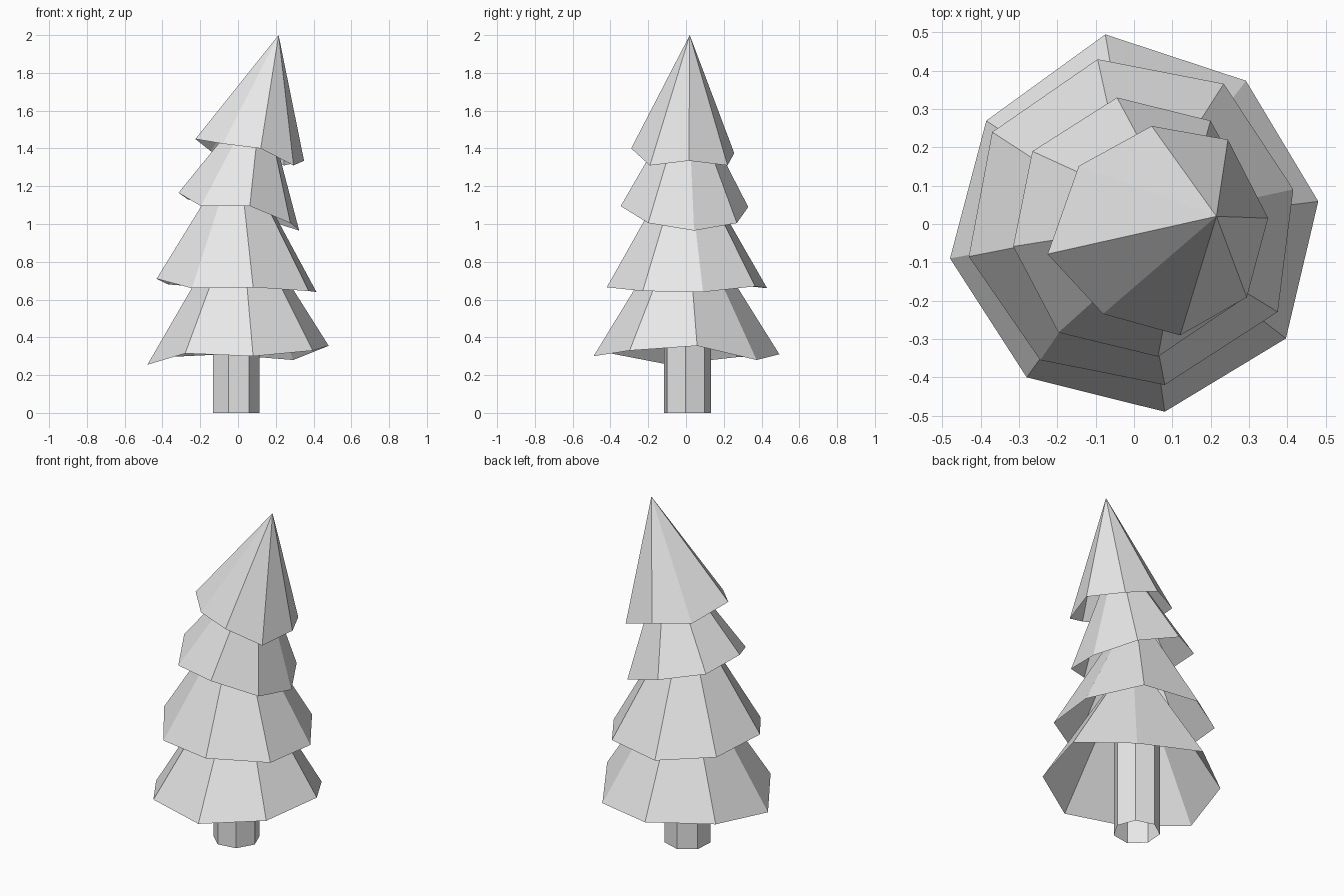
import bpy
import bmesh
from math import cos, sin, radians
from mathutils import Vector

default_cube = bpy.data.objects.get("Cube")
if default_cube:
    bpy.data.objects.remove(default_cube, do_unlink=True)

grey = bpy.data.materials.new("plain_grey")
grey.use_nodes = True
grey.diffuse_color = (0.8, 0.8, 0.8, 1)
for node in grey.node_tree.nodes:
    if node.type == 'BSDF_PRINCIPLED':
        node.inputs["Base Color"].default_value = grey.diffuse_color


def ring(centre, angles, radii, heights):
    """Corners of a polygon, each with its own direction, reach and height."""
    return [Vector((centre[0] + radius * cos(radians(angle)),
                    centre[1] + radius * sin(radians(angle)), height))
            for angle, radius, height in zip(angles, radii, heights)]


def add_shell(name, lower, upper):
    """Open flat-sided wall between two rings, or up to a single tip."""
    bm = bmesh.new()
    low = [bm.verts.new(p) for p in lower]
    high = [bm.verts.new(p) for p in upper]
    count = len(low)
    for i in range(count):
        j = (i + 1) % count
        if len(high) == 1:
            bm.faces.new((low[i], low[j], high[0]))
        else:
            bm.faces.new((low[i], low[j], high[j], high[i]))
    mesh = bpy.data.meshes.new(name)
    bm.to_mesh(mesh)
    bm.free()
    mesh.materials.append(grey)
    obj = bpy.data.objects.new(name, mesh)
    bpy.context.collection.objects.link(obj)


# Trunk: hollow seven-sided post running up into the lowest branches
sides = 7
trunk_angles = [360 / sides * i - 4 for i in range(sides)]
trunk_rings = [ring((-0.014, 0.005), trunk_angles, [0.128] * sides, [z] * sides)
               for z in (0, 0.7)]
add_shell("trunk", *trunk_rings)

# Branch tiers: uneven eight-sided cones, open below, each tip inside the next
# name, rim centre, corner angles, rim reach, rim heights, tip
tiers = [
    ("bottom_branches", (0, 0),
     (7, 52, 98.6, 145, 190.6, 235, 279.3, 323),
     (.484, .474, .5, .47, .488, .488, .496, .496),
     (.355, .28, .31, .295, .255, .315, .30, .33),
     (0.01, 0, 1.1)),
    ("lower_branches", (0, 0.005),
     (11.6, 57, 102.6, 147.6, 191.8, 235.8, 280.7, 328),
     (.424, .43, .435, .438, .44, .435, .432, .442),
     (.64, .67, .66, .68, .71, .66, .665, .645),
     (0, 0, 1.41)),
    ("upper_branches", (0.003, -0.008),
     (9, 54.7, 98, 143.6, 189, 234, 280, 325),
     (.325, .34, .341, .333, .322, .34, .343, .335),
     (.965, 1.005, 1.09, 1.13, 1.165, 1.095, 1.095, 1.005),
     (0.128, 0.01, 1.71)),
    ("treetop", (0.075, -0.02),
     (7.3, 54.7, 96, 142, 191, 234, 279.5, 322),
     (.277, .294, .277, .278, .306, .265, .274, .278),
     (1.335, 1.31, 1.375, 1.385, 1.45, 1.425, 1.40, 1.31),
     (0.215, 0.02, 2)),
]
for name, centre, angles, reach, heights, tip in tiers:
    add_shell(name, ring(centre, angles, reach, heights), [Vector(tip)])
